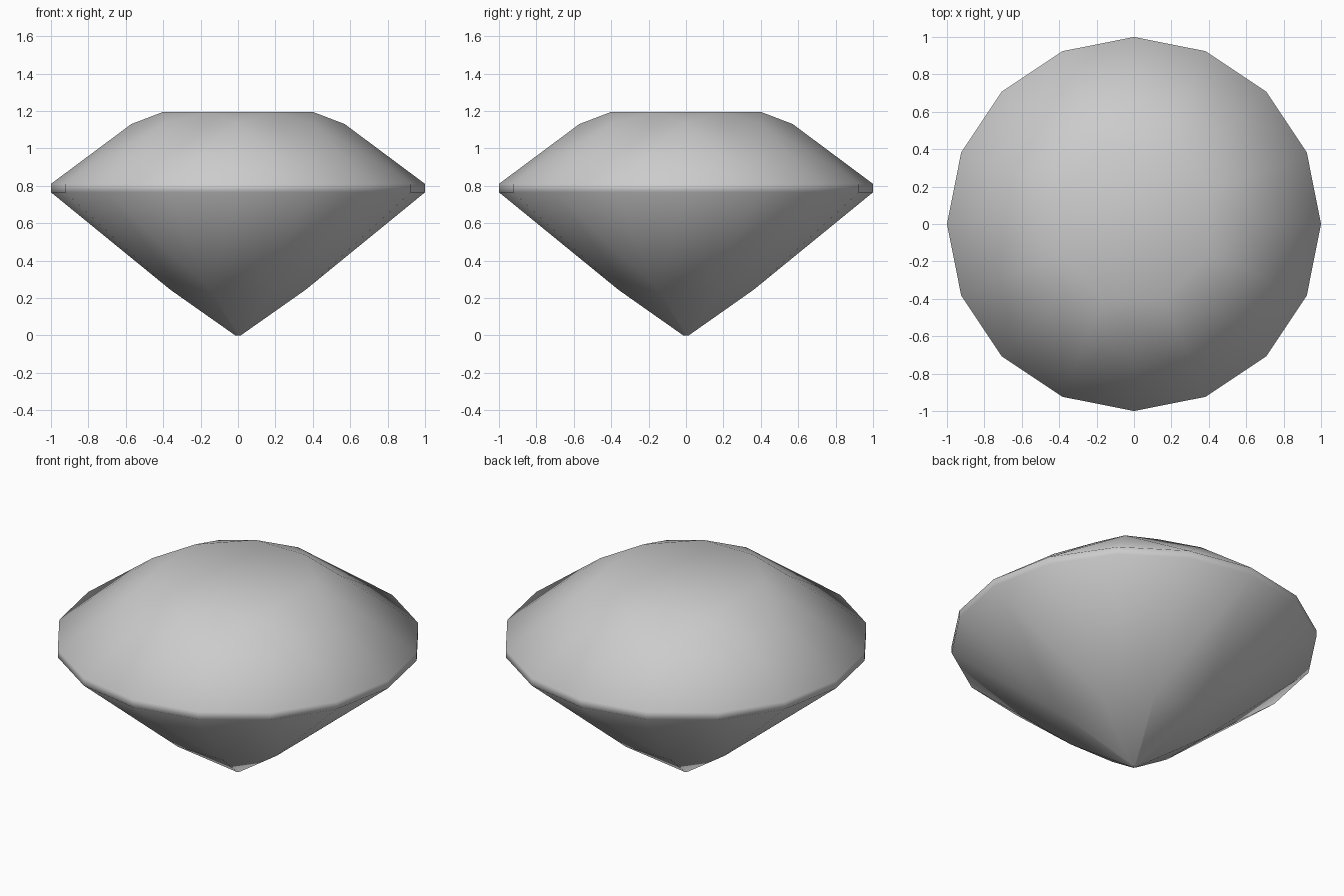
import bpy, bmesh
from math import cos, sin, pi

if "Cube" in bpy.data.objects:
    bpy.data.objects.remove(bpy.data.objects["Cube"])

STEP = pi / 8          # sixteen girdle sides
bm = bmesh.new()


def ring(radius, z, count, start=0.0):
    return [bm.verts.new((radius * cos(start + 2 * pi * i / count),
                          radius * sin(start + 2 * pi * i / count), z))
            for i in range(count)]


# Vertex rings from top to bottom
table = ring(0.433, 1.195, 8, STEP)
star = ring(0.57, 1.13, 8)
girdle_top = ring(1.0, 0.81, 16)
girdle_low = ring(1.0, 0.765, 16)
pavilion = ring(0.39, 0.243, 8, STEP)
culet = ring(0.016, 0.0, 8, STEP)

face = bm.faces.new
face(table)
face(culet[::-1])

for i in range(8):
    n = (i + 1) % 8
    a, b, c = 2 * i, 2 * i + 1, (2 * i + 2) % 16
    # crown: star facet, kite facet, two upper girdle facets
    face((table[i - 1], star[i], table[i]))
    face((table[i], star[i], girdle_top[b], star[n]))
    face((star[i], girdle_top[a], girdle_top[b]))
    face((star[n], girdle_top[b], girdle_top[c]))
    # girdle band
    face((girdle_top[a], girdle_low[a], girdle_low[b], girdle_top[b]))
    face((girdle_top[b], girdle_low[b], girdle_low[c], girdle_top[c]))
    # pavilion: two lower girdle facets, main facet above and below its fold
    face((girdle_low[a], pavilion[i], girdle_low[b]))
    face((girdle_low[b], pavilion[i], girdle_low[c]))
    face((girdle_low[a], pavilion[i - 1], pavilion[i]))
    face((pavilion[i - 1], culet[i - 1], culet[i], pavilion[i]))

bmesh.ops.recalc_face_normals(bm, faces=bm.faces[:])
for f in bm.faces:
    f.smooth = True

mesh = bpy.data.meshes.new("cut_gem")
bm.to_mesh(mesh)
bm.free()
gem = bpy.data.objects.new("cut_gem", mesh)
bpy.context.collection.objects.link(gem)
